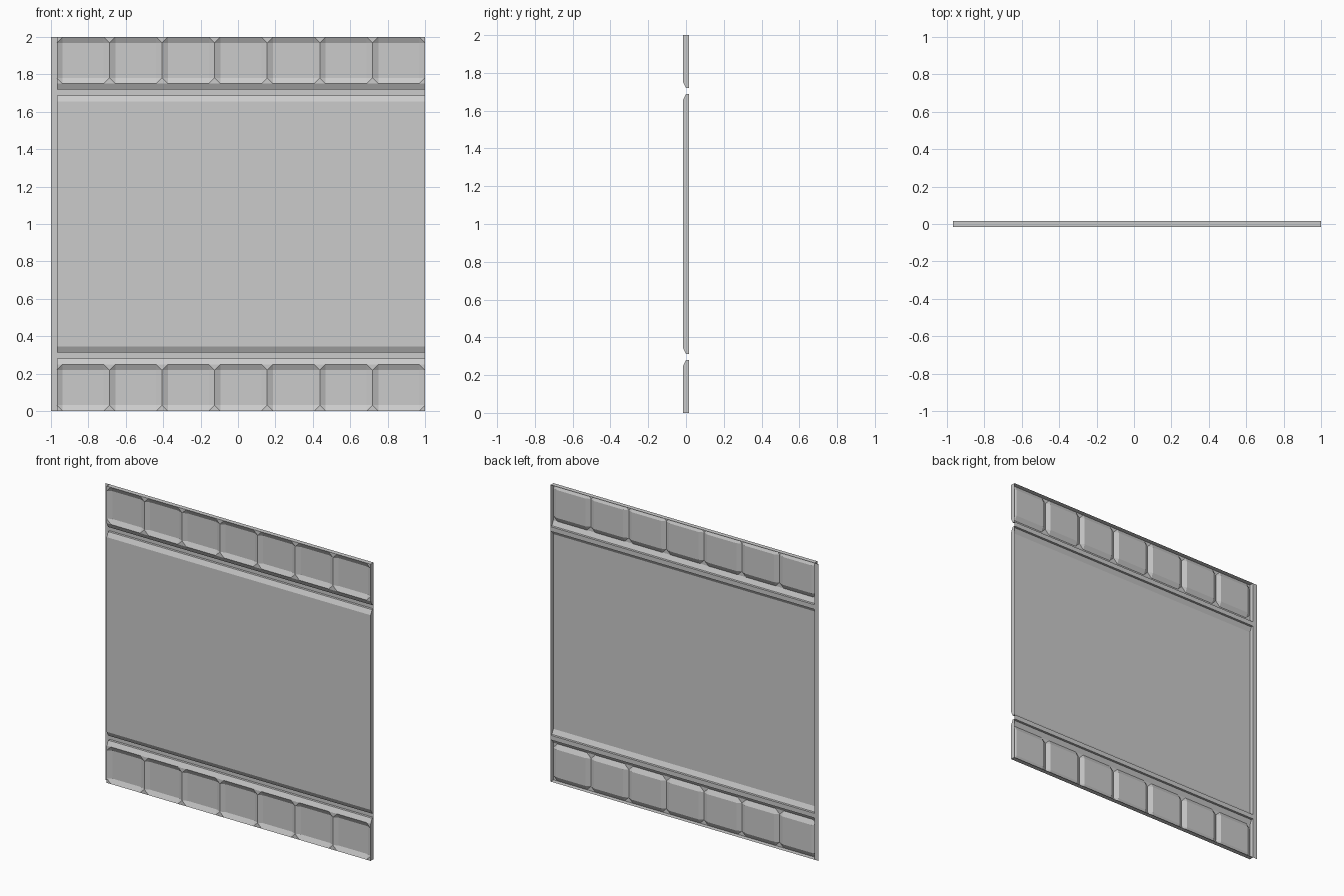
import bpy
import bmesh
from mathutils import Vector

cube = bpy.data.objects.get("Cube")
if cube:
    bpy.data.objects.remove(cube, do_unlink=True)

U = 1 / 32                      # bevel and groove unit
FRONT, MID, BACK = -U / 2, 0.0, U / 2
LEFT, RIGHT = -1 + U, 1.0       # raised parts stop one unit short on one side
COUNT = 7                       # pockets per row
PITCH = (RIGHT - LEFT) / COUNT
FORWARD = Vector((0, -1, 0))

grey = bpy.data.materials.new("plain grey")
grey.use_nodes = True
grey.diffuse_color = (0.6, 0.6, 0.6, 1)
grey.node_tree.nodes["Principled BSDF"].inputs["Base Color"].default_value = (0.6, 0.6, 0.6, 1)


def face(bm, pts, out):
    """Add a face whose normal points along out."""
    f = bm.faces.new([bm.verts.new(p) for p in pts])
    f.normal_update()
    if f.normal.dot(out) < 0:
        f.normal_flip()


def finish(bm, name):
    bmesh.ops.remove_doubles(bm, verts=bm.verts, dist=1e-5)
    mesh = bpy.data.meshes.new(name)
    bm.to_mesh(mesh)
    bm.free()
    mesh.materials.append(grey)
    bpy.context.collection.objects.link(bpy.data.objects.new(name, mesh))


def shell(bm, profile, skip=None):
    """Sweep a (y, z) profile along x, capped at both ends and open at the back."""
    mid_z = (profile[0][1] + profile[-1][1]) / 2
    for i, ((y0, z0), (y1, z1)) in enumerate(zip(profile, profile[1:])):
        if i == skip:
            continue
        out = Vector((0, (y0 + y1) / 2 - BACK, (z0 + z1) / 2 - mid_z))
        face(bm, [(LEFT, y0, z0), (RIGHT, y0, z0), (RIGHT, y1, z1), (LEFT, y1, z1)], out)
    for x, side in ((LEFT, -1), (RIGHT, 1)):
        face(bm, [(x, y, z) for y, z in profile], Vector((side, 0, 0)))


def pocket(bm, x0, x1, z0, z1):
    """Recessed tile with sloping sides and flat cut corners."""
    cx, cz = (x0 + x1) / 2, (z0 + z1) / 2
    hx, hz = (x1 - x0) / 2, (z1 - z0) / 2

    def p(dx, y, dz):
        return (cx + dx, y, cz + dz)

    ix, iz = hx - U, hz - U
    face(bm, [p(-ix, MID, -iz), p(ix, MID, -iz), p(ix, MID, iz), p(-ix, MID, iz)], FORWARD)
    for s in (-1, 1):
        face(bm, [p(-ix, FRONT, s * hz), p(ix, FRONT, s * hz),
                  p(ix, MID, s * iz), p(-ix, MID, s * iz)], FORWARD)
        face(bm, [p(s * hx, FRONT, -iz), p(s * hx, FRONT, iz),
                  p(s * ix, MID, iz), p(s * ix, MID, -iz)], FORWARD)
        for t in (-1, 1):
            a, b = p(s * hx, FRONT, t * iz), p(s * ix, FRONT, t * hz)
            face(bm, [a, b, p(s * ix, MID, t * iz)], FORWARD)
            face(bm, [a, b, p(s * hx, FRONT, t * hz)], FORWARD)


# Large raised centre panel with bevelled top and bottom
LOW, HIGH = 10 * U, 2 - 10 * U
bm = bmesh.new()
shell(bm, [(BACK, LOW), (MID, LOW), (FRONT, LOW + U),
           (FRONT, HIGH - U), (MID, HIGH), (BACK, HIGH)])
finish(bm, "centre_panel")

# Rows of recessed tiles, mirrored bottom to top
for name, flip in (("bottom_tile_row", False), ("top_tile_row", True)):
    bm = bmesh.new()
    heights = [2 - z if flip else z for z in (0, 8 * U, 9 * U)]
    end, rim, edge = heights
    shell(bm, [(BACK, end), (FRONT, end), (FRONT, rim), (MID, edge), (BACK, edge)], skip=1)
    for i in range(COUNT):
        x = LEFT + i * PITCH
        pocket(bm, x, x + PITCH, min(end, rim), max(end, rim))
    finish(bm, name)

# Flat backing strips: the side margin and the two grooves
strips = {
    "side_margin": (-1, LEFT, 0, 2),
    "lower_groove": (LEFT, RIGHT, 9 * U, LOW),
    "upper_groove": (LEFT, RIGHT, HIGH, 2 - 9 * U),
}
for name, (x0, x1, z0, z1) in strips.items():
    bm = bmesh.new()
    face(bm, [(x0, BACK, z0), (x1, BACK, z0), (x1, BACK, z1), (x0, BACK, z1)], FORWARD)
    finish(bm, name)
